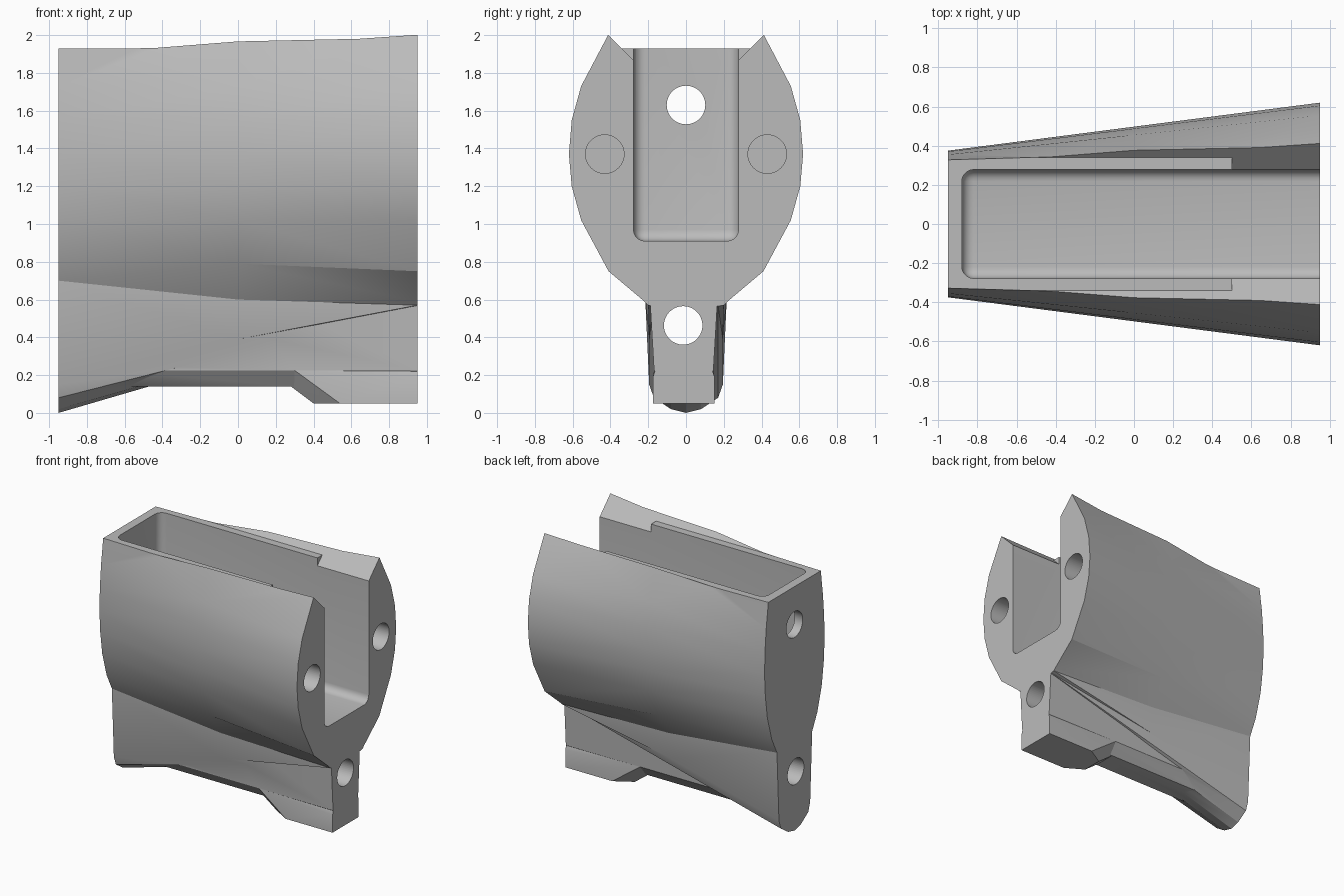
import bpy, bmesh, math
from mathutils import Matrix, Vector

if "Cube" in bpy.data.objects:
    bpy.data.objects.remove(bpy.data.objects["Cube"])

grey = bpy.data.materials.new("plain grey")
grey.use_nodes = True
colour = (0.5, 0.5, 0.5, 1)
grey.diffuse_color = colour
grey.node_tree.nodes["Principled BSDF"].inputs["Base Color"].default_value = colour


def finish(name, bm):
    bmesh.ops.recalc_face_normals(bm, faces=bm.faces)
    mesh = bpy.data.meshes.new(name)
    bm.to_mesh(mesh)
    bm.free()
    mesh.materials.append(grey)
    obj = bpy.data.objects.new(name, mesh)
    bpy.context.collection.objects.link(obj)
    return obj


def mirrored(half):
    """Close a half outline, listed top to bottom, across y = 0."""
    return half + [(-y, z) for y, z in reversed(half) if y > 0]


def loft(name, sections, shift=0):
    """Skin a list of (x, outline) sections and cap both ends."""
    bm = bmesh.new()
    rings = [[bm.verts.new((x, y + shift, z)) for y, z in outline]
             for x, outline in sections]
    sides = []
    for a, b in zip(rings, rings[1:]):
        n = len(a)
        for i in range(n):
            j = (i + 1) % n
            sides.append(bm.faces.new((a[i], a[j], b[j], b[i])))
    bmesh.ops.triangulate(bm, faces=sides)
    bm.faces.new(rings[0])
    bm.faces.new(rings[-1])
    return finish(name, bm)


def prism(name, x0, x1, outline, shift=0):
    return loft(name, [(x0, outline), (x1, outline)], shift)


def bore(name, x0, x1, y, z, radius=0.102):
    circle = [(y + radius * math.cos(i * math.tau / 48),
               z + radius * math.sin(i * math.tau / 48)) for i in range(48)]
    return prism(name, x0, x1, circle)


def combine(target, tool, operation):
    mod = target.modifiers.new(tool.name, "BOOLEAN")
    mod.operation = operation
    mod.solver = "EXACT"
    mod.object = tool
    bpy.context.view_layer.objects.active = target
    bpy.ops.object.modifier_apply(modifier=mod.name)
    bpy.data.objects.remove(tool)


# Tapered outer shell: wide at +x, slim with a rounded keel at -x
wide = [(.36, 2.1), (.555, 1.73), (.605, 1.55), (.62, 1.37), (.605, 1.2), (.555, 1.02),
        (.41, .75), (.22, .59), (.2, .57), (.17, .565), (.08, .56), (0, .555)]
slim = [(.305, 2.1), (.355, 1.73), (.37, 1.55), (.375, 1.37), (.365, 1.2), (.34, 1.02),
        (.285, .83), (.22, .7), (.195, .15), (.17, .08), (.08, .02), (0, 0)]
middle = [((a + c) / 2, (b + d) / 2) for (a, b), (c, d) in zip(wide, slim)]
middle[7:9] = [(.215, .6), (.195, .39)]
body = loft("housing_body", [(-.95, mirrored(slim)), (0, mirrored(middle)),
                             (.95, mirrored(wide))])

# Lower rail with chamfered underside
rail_half = [(.18, .62), (.157, .225), (.09, .14)]
rail = prism("lower_rail", -.9, .95, mirrored(rail_half), -.012)
combine(body, rail, "UNION")

# Foot block with a tapered nose
bm = bmesh.new()
nose = [(.22, .08, .24), (.28, .08, .14), (.4, .08, .05), (.54, .163, .05),
        (.42, .163, .19), (.3, .157, .225), (.95, .163, .05), (.95, .163, .19),
        (.95, .15, .23)]
for x, y, z in nose:
    for side in (1, -1):
        bm.verts.new((x, side * y - .012, z))
bmesh.ops.convex_hull(bm, input=bm.verts)
combine(body, finish("foot_block", bm), "UNION")

# Sloped rims and flat ledges along the top
ledge = [(.62, 2.21), (.34, 1.93)]
combine(body, prism("ledge_cut", -1.1, 1.1, mirrored(ledge)), "DIFFERENCE")
slope = [(.34, 2.1), (.34, 1.93), (.27, 1.86)]
combine(body, prism("slope_cut", .5, 1.1, mirrored(slope)), "DIFFERENCE")

# Open pocket with rounded corners
bm = bmesh.new()
low, high = Vector((-.88, -.278, .91)), Vector((1.3, .278, 2.5))
size = high - low
bmesh.ops.create_cube(bm, size=1, matrix=Matrix.Translation((low + high) / 2)
                      @ Matrix.Diagonal((*size, 1)))
bmesh.ops.bevel(bm, geom=bm.edges[:], offset=.06, segments=5, profile=.5,
                affect="EDGES")
combine(body, finish("pocket_cut", bm), "DIFFERENCE")

# Bolt holes: back wall, full-length lower bore, two blind side holes
combine(body, bore("wall_hole", -1.1, -.6, 0, 1.63), "DIFFERENCE")
combine(body, bore("lower_hole", -1.1, 1.1, -.015, .463), "DIFFERENCE")
for side in (1, -1):
    combine(body, bore("side_hole", .45, 1.1, side * .43, 1.37), "DIFFERENCE")

# Smooth shading with crisp edges
bpy.ops.object.select_all(action="DESELECT")
body.select_set(True)
bpy.context.view_layer.objects.active = body
bpy.ops.object.shade_smooth_by_angle(angle=math.radians(24))
